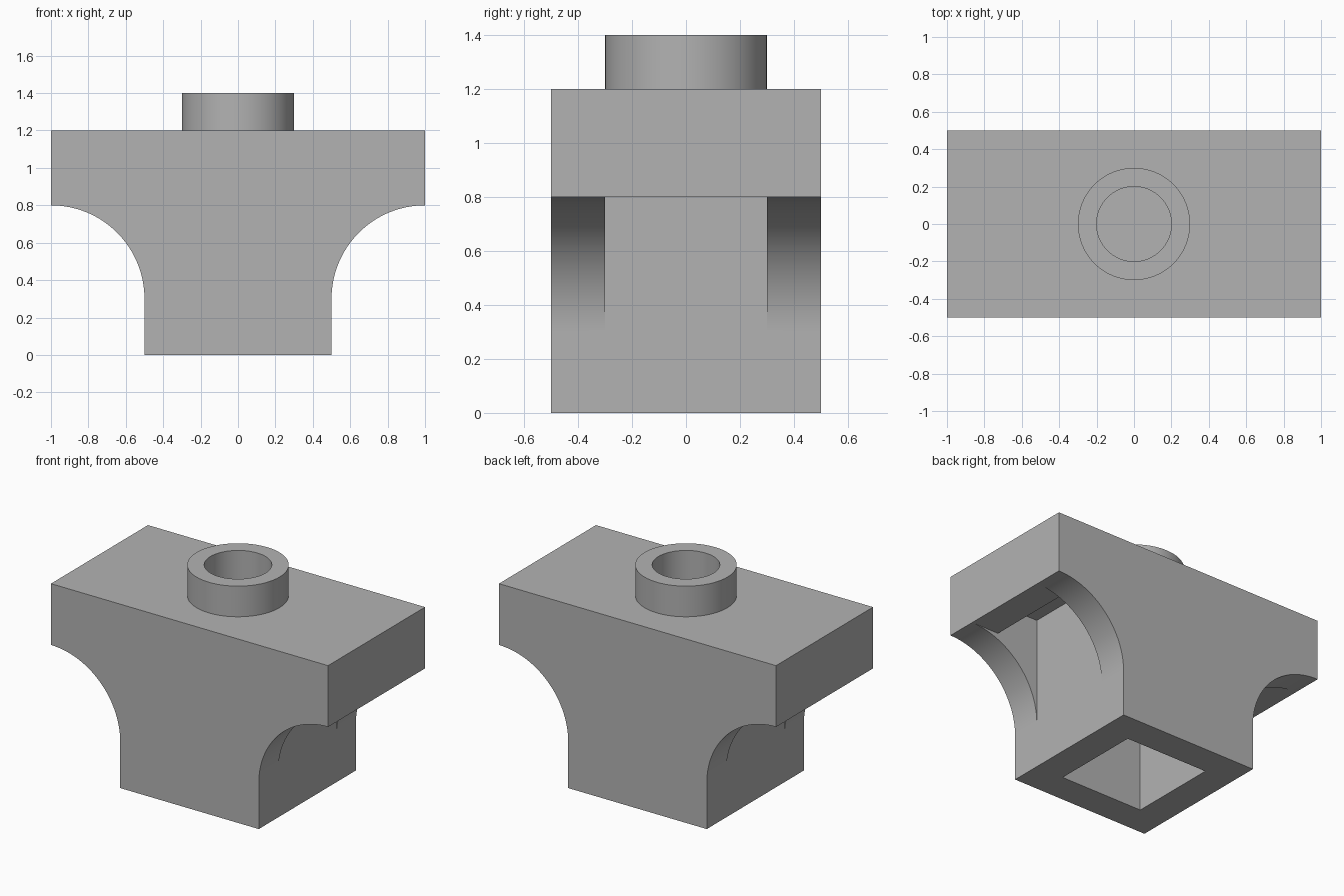
import bpy, bmesh, math

cube = bpy.data.objects.get("Cube")
if cube:
    bpy.data.objects.remove(cube, do_unlink=True)

grey = bpy.data.materials.new("light_grey")
grey.use_nodes = True
colour = (0.45, 0.45, 0.45, 1)
grey.diffuse_color = colour
grey.node_tree.nodes["Principled BSDF"].inputs["Base Color"].default_value = colour


def extrude_profile(name, points, direction, start):
    """Turn a closed outline into a solid by extruding it."""
    bm = bmesh.new()
    face = bm.faces.new([bm.verts.new(start(a, b)) for a, b in points])
    ext = bmesh.ops.extrude_face_region(bm, geom=[face])
    moved = [v for v in ext["geom"] if isinstance(v, bmesh.types.BMVert)]
    bmesh.ops.translate(bm, verts=moved, vec=direction)
    bmesh.ops.recalc_face_normals(bm, faces=bm.faces)
    mesh = bpy.data.meshes.new(name)
    bm.to_mesh(mesh)
    bm.free()
    mesh.materials.append(grey)
    obj = bpy.data.objects.new(name, mesh)
    bpy.context.collection.objects.link(obj)
    return obj


def front_solid(name, points, half_depth):
    return extrude_profile(name, points, (0, 2 * half_depth, 0),
                           lambda x, z: (x, -half_depth, z))


def smooth(obj):
    bpy.ops.object.select_all(action="DESELECT")
    obj.select_set(True)
    bpy.context.view_layer.objects.active = obj
    bpy.ops.object.shade_smooth_by_angle(angle=math.radians(30))


# Body: a block with a quarter-round arch under each end
steps = 32
arch = [(1 - 0.5 * math.cos(t), 0.3 + 0.5 * math.sin(t))
        for t in (math.pi / 2 * i / steps for i in range(steps + 1))]
right_half = [(0.5, 0)] + arch + [(1, 1.2)]
body = front_solid("arch_body", right_half + [(-x, z) for x, z in reversed(right_half)], 0.5)

# Hollows: stepped recess inside each arch, square cavity in the foot
recess = [(0.5, 0.3), (1.1, 0.3), (1.1, 0.8), (0.8, 0.8), (0.8, 1.0), (0.5, 1.0)]
cavity = [(-0.3, -0.1), (0.3, -0.1), (0.3, 1.0), (-0.3, 1.0)]
cutters = [front_solid("left_recess_cutter", recess, 0.3),
           front_solid("right_recess_cutter", [(-x, z) for x, z in recess], 0.3),
           front_solid("foot_cavity_cutter", cavity, 0.3)]
for cutter in cutters:
    mod = body.modifiers.new(cutter.name, "BOOLEAN")
    mod.operation, mod.solver, mod.object = "DIFFERENCE", "EXACT", cutter
    bpy.context.view_layer.objects.active = body
    bpy.ops.object.modifier_apply(modifier=mod.name)
    bpy.data.objects.remove(cutter, do_unlink=True)
smooth(body)

# Stud: a hollow ring on the top, spun from its cross-section
bm = bmesh.new()
section = [bm.verts.new((r, 0, z)) for r, z in ((0.2, 1.2), (0.2, 1.4), (0.3, 1.4), (0.3, 1.2))]
edges = [bm.edges.new(pair) for pair in zip(section, section[1:])]
bmesh.ops.spin(bm, geom=section + edges, axis=(0, 0, 1), cent=(0, 0, 0),
               angle=math.tau, steps=64)
bmesh.ops.remove_doubles(bm, verts=bm.verts, dist=0.0001)
bmesh.ops.recalc_face_normals(bm, faces=bm.faces)
# Open ring: the top rim must face upwards
rim = next(f for f in bm.faces if f.calc_center_median().z > 1.39)
if rim.normal.z < 0:
    bmesh.ops.reverse_faces(bm, faces=bm.faces)
mesh = bpy.data.meshes.new("hollow_stud")
bm.to_mesh(mesh)
bm.free()
mesh.materials.append(grey)
stud = bpy.data.objects.new("hollow_stud", mesh)
bpy.context.collection.objects.link(stud)
smooth(stud)
